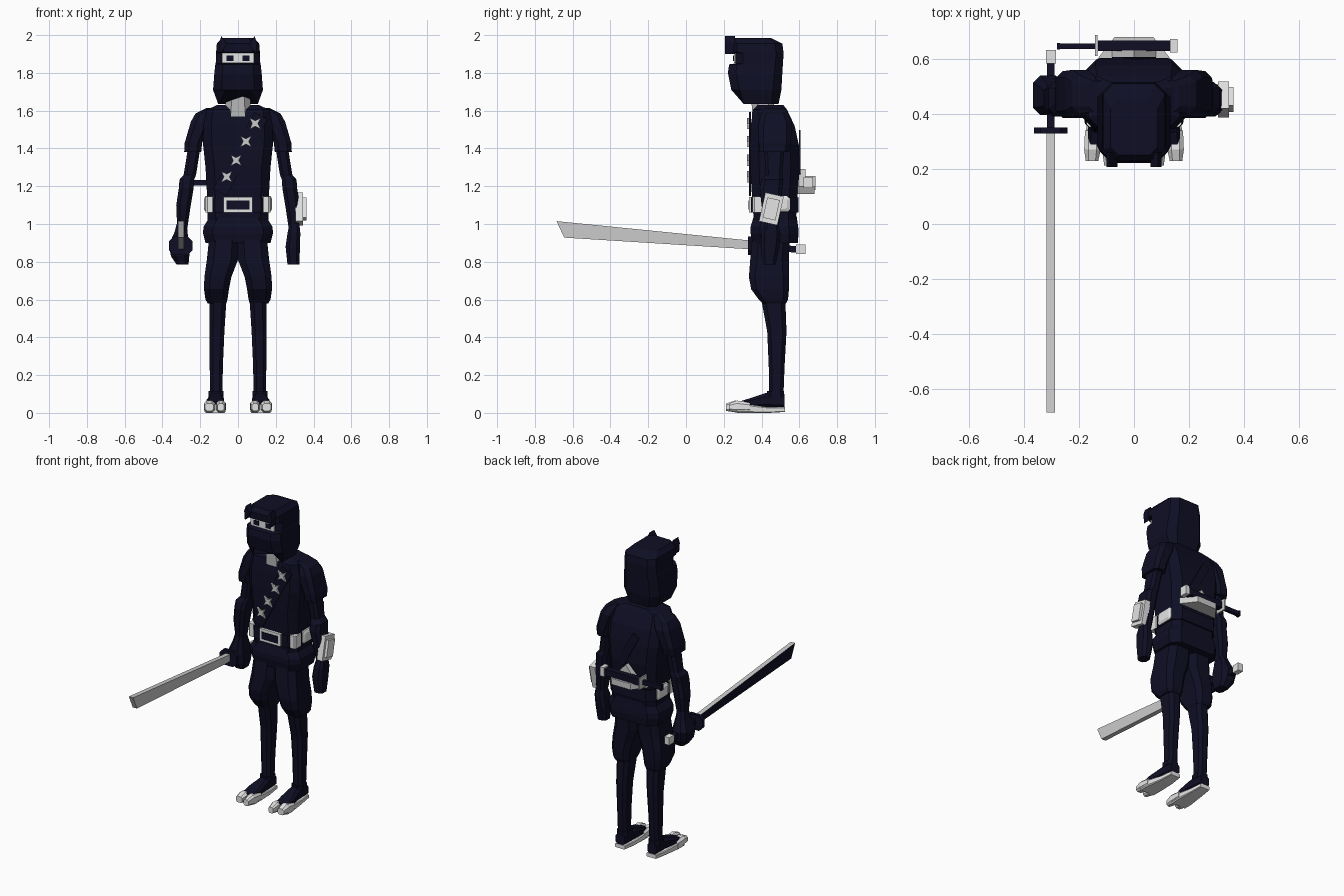
import bpy, bmesh, math
from mathutils import Matrix, Vector


def material(name, col):
    m = bpy.data.materials.new(name)
    m.diffuse_color = (*col, 1)
    return m


NAVY = material("navy_cloth", (0.0045, 0.0045, 0.018))
WHITE = material("white_trim", (0.78, 0.78, 0.78))
STEEL = material("pale_steel", (0.6, 0.6, 0.6))
GREY = material("grey_neck", (0.5, 0.5, 0.5))


def finish(name, bm, *mats):
    bmesh.ops.recalc_face_normals(bm, faces=bm.faces[:])
    me = bpy.data.meshes.new(name)
    bm.to_mesh(me)
    bm.free()
    for m in mats:
        me.materials.append(m)
    ob = bpy.data.objects.new(name, me)
    bpy.context.collection.objects.link(ob)
    return ob


def loft(name, rows, mat, c=0.25, axis="z", side=1):
    """Skin octagons; each row is (station, a0, a1, b0, b1)."""
    bm = bmesh.new()
    rings = []
    for t, a0, a1, b0, b1 in rows:
        k = c * min(a1 - a0, b1 - b0)
        pts = [(a0 + k, b0), (a1 - k, b0), (a1, b0 + k), (a1, b1 - k),
               (a1 - k, b1), (a0 + k, b1), (a0, b1 - k), (a0, b0 + k)]
        rings.append([bm.verts.new((a * side, b, t) if axis == "z" else
                                   (a * side, t, b) if axis == "y" else
                                   (t * side, a, b)) for a, b in pts])
    for r, s in zip(rings, rings[1:]):
        for i in range(8):
            j = (i + 1) % 8
            bm.faces.new((r[i], r[j], s[j], s[i]))
    bm.faces.new(rings[0])
    bm.faces.new(rings[-1])
    return finish(name, bm, mat)


def box(name, lo, hi, mat, rot=None):
    bm = bmesh.new()
    lo, hi = Vector(lo), Vector(hi)
    m = Matrix.Translation((lo + hi) / 2)
    if rot:
        m = m @ Matrix.Rotation(rot[0], 4, rot[1])
    bmesh.ops.create_cube(bm, size=1, matrix=m @ Matrix.Diagonal((*(hi - lo), 1)))
    return finish(name, bm, mat)


def prism(name, pts, place, depth, *mats):
    """Extrude a flat outline; place maps (u, v, w) to a position."""
    bm = bmesh.new()
    f = [[bm.verts.new(place(u, v, w)) for u, v in pts] for w in depth]
    n = len(pts)
    for i in range(n):
        j = (i + 1) % n
        bm.faces.new((f[0][i], f[0][j], f[1][j], f[1][i]))
    bm.faces.new(f[0])
    bm.faces.new(f[1])
    return finish(name, bm, *mats)


# Hood with a recessed eye slit, bottom edge lifted at the front
hood = loft("hood", [
    (1.635, -.105, .105, .27, .49), (1.71, -.132, .132, .24, .505),
    (1.80, -.125, .125, .222, .51), (1.845, -.12, .12, .228, .513),
    (1.85, -.118, .118, .262, .514), (1.905, -.116, .116, .262, .516),
    (1.91, -.116, .116, .232, .516), (1.955, -.112, .112, .23, .51),
    (1.985, -.085, .085, .25, .45)], NAVY, 0.17)
for v in hood.data.vertices[:2]:
    v.co.z = 1.695
box("eye_skin", (-.085, .254, 1.852), (.085, .263, 1.904), WHITE)
for s in (-1, 1):
    box("eye", (s * .043 - .018, .249, 1.864), (s * .043 + .018, .256, 1.893), NAVY)
    prism("headband_tip", [(.06, 1.95), (.095, 1.90), (.1, 1.96), (.088, 1.995)],
          lambda u, v, w: (s * u, w, v), (.207, .26), NAVY)
loft("neck", [(1.57, -.066, .066, .35, .47), (1.72, -.064, .064, .345, .46)], GREY)

# Torso, belt and tunic skirt
loft("torso", [
    (1.00, -.16, .16, .36, .58), (1.14, -.163, .163, .35, .59),
    (1.30, -.172, .172, .34, .602), (1.42, -.185, .185, .337, .597),
    (1.52, -.183, .183, .343, .575), (1.605, -.165, .165, .355, .535),
    (1.63, -.11, .11, .38, .515)], NAVY, 0.18)
loft("belt", [(1.06, -.168, .168, .345, .595), (1.14, -.168, .168, .343, .597)], NAVY, 0.18)
loft("tunic_skirt", [
    (.90, -.172, .172, .352, .592), (.95, -.185, .185, .342, .596),
    (.985, -.183, .183, .342, .594), (1.045, -.145, .145, .36, .585)], NAVY, 0.2)
box("buckle", (-.076, .333, 1.06), (.076, .35, 1.142), WHITE)
box("buckle_inset", (-.06, .33, 1.076), (.06, .335, 1.124), NAVY)

# Chest strap and throwing stars, back strap
box("chest_strap", (-.027, .334, 1.14), (.023 + .03, .345, 1.6), NAVY, (.49, "Y"))
box("back_strap", (-.025, .598, 1.26), (.025, .606, 1.5), NAVY, (-.5, "Y"))
star = [(r * math.cos(a), r * math.sin(a)) for r, a in
        ((.042 if i % 2 else .015, i * math.pi / 4) for i in range(8))]
for x, z in ((-.06, 1.25), (-.01, 1.337), (.042, 1.437), (.091, 1.532)):
    prism("throwing_star", star, lambda u, v, w: (x + u, w, z + v), (.322, .337), STEEL)

for s in (-1, 1):
    # Belt pouches
    loft("pouch", [(.15, .43, .55, 1.062, 1.15), (.172, .43, .55, 1.065, 1.147),
                   (.18, .445, .535, 1.08, 1.132)], WHITE, .15, "x", s)
    loft("front_pouch", [(1.06, .125, .172, .352, .42), (1.145, .125, .172, .352, .42)],
         WHITE, .2, side=s)
    # Sleeve and arm
    loft("sleeve", [
        (1.38, .195, .285, .39, .545), (1.43, .19, .282, .385, .555),
        (1.54, .14, .25, .385, .56), (1.585, .12, .225, .40, .54),
        (1.615, .10, .165, .41, .52)], NAVY, .25, side=s)
    loft("arm", [
        (.98, .268, .322, .42, .49), (1.10, .25, .327, .40, .505),
        (1.19, .235, .313, .39, .51), (1.235, .232, .31, .40, .515),
        (1.26, .222, .288, .42, .51), (1.40, .20, .265, .415, .52)], NAVY, .25, side=s)
    # Baggy trousers and lower leg
    loft("trouser_leg", [
        (.58, .062, .16, .405, .53), (.60, .056, .172, .385, .54),
        (.655, .048, .18, .345, .545), (.72, .035, .178, .333, .545),
        (.81, 0, .165, .34, .545), (.95, -.005, .15, .352, .55)], NAVY, .22, side=s)
    loft("shin", [
        (.07, .083, .147, .44, .515), (.25, .08, .15, .438, .522),
        (.43, .072, .152, .43, .532), (.62, .06, .152, .395, .525)], NAVY, .25, side=s)
    loft("ankle_band", [(.085, .077, .155, .43, .52), (.115, .077, .155, .43, .52)],
         NAVY, .25, side=s)
    # Foot: pale sole, dark upper, split toe
    loft("sole", [(.525, .08, .15, .005, .03), (.44, .072, .16, 0, .03),
                  (.32, .066, .178, 0, .045), (.27, .068, .178, 0, .045)],
         WHITE, .15, "y", s)
    loft("foot_upper", [(.522, .084, .148, .025, .10), (.42, .076, .154, .025, .105),
                        (.34, .074, .168, .03, .078), (.275, .082, .165, .03, .058)],
         NAVY, .25, "y", s)
    loft("big_toe", [(.34, .064, .112, .005, .055), (.26, .065, .115, .003, .065),
                     (.213, .074, .108, .01, .05)], WHITE, .25, "y", s)
    loft("small_toes", [(.34, .125, .178, .005, .055), (.27, .121, .181, .003, .065),
                        (.228, .13, .175, .01, .05)], WHITE, .25, "y", s)

# Hands: one relaxed, one gripping
loft("relaxed_hand", [
    (.785, .262, .325, .405, .475), (.88, .252, .328, .395, .495),
    (.95, .262, .33, .40, .50), (1.00, .272, .325, .42, .49)], NAVY)
loft("gripping_hand", [
    (.785, -.325, -.262, .42, .50), (.83, -.355, -.258, .40, .53),
    (.89, -.366, -.258, .395, .54), (.96, -.335, -.268, .41, .51),
    (1.01, -.322, -.27, .42, .49)], NAVY)

# Forearm guard, tilted with the arm
for nm, (x0, x1), h, k in (("arm_guard", (.305, .345), .078, .05), ("arm_guard_plate", (.345, .362), .055, .034)):
    r = Matrix.Rotation(-.22, 3, "X")
    prism(nm, [(-k, -h), (k, -h), (k, h), (-k, h)],
          lambda u, v, w: Vector((w, .452, 1.08)) + r @ Vector((0, u, v)), (x0, x1), WHITE)

# Long sword held forward
blade = prism("long_blade", [(.345, .866), (-.645, .928), (-.685, 1.015), (.345, .912)],
              lambda u, v, w: (w, u, v), (-.318, -.287), STEEL, NAVY)
for p in blade.data.polygons:
    p.material_index = int(p.normal.x < -.5)
prism("sword_grip", [(.34, .868), (.585, .848), (.585, .882), (.34, .905)],
      lambda u, v, w: (w, u, v), (-.316, -.288), NAVY)
loft("sword_guard", [(.328, -.364, -.242, .835, .935), (.35, -.364, -.242, .835, .935)],
     NAVY, .25, "y")
box("sword_pommel", (-.32, .582, .842), (-.284, .632, .892), WHITE)

# Short sword across the lower back with its pale holder
prism("back_holder", [(-.14, .59), (.14, .59), (.07, .68), (-.07, .68)],
      lambda u, v, w: (u, v, w), (1.16, 1.20), STEEL)
prism("holder_flap", [(-.08, 1.20), (.08, 1.20), (0, 1.29)],
      lambda u, v, w: (u, w, v), (.595, .632), STEEL)
box("short_scabbard", (-.13, .628, 1.197), (.135, .667, 1.24), NAVY)
box("short_grip", (-.27, .636, 1.203), (-.135, .655, 1.232), NAVY)
box("short_guard", (-.141, .61, 1.18), (-.132, .686, 1.255), STEEL)
box("short_grip_cap", (-.28, .633, 1.20), (-.268, .658, 1.236), NAVY)
box("scabbard_tip", (.13, .623, 1.19), (.158, .672, 1.25), WHITE)
